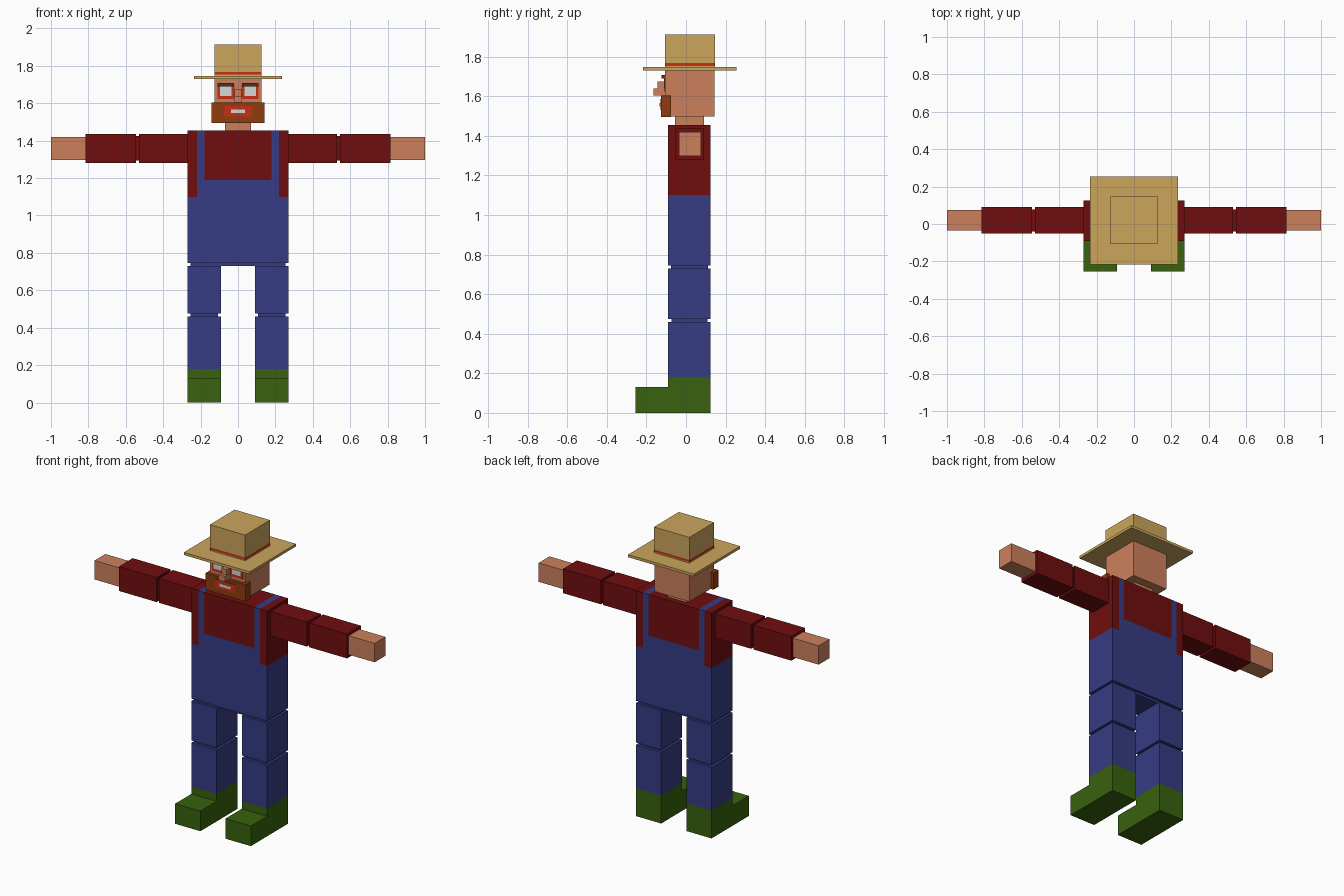
import bpy, bmesh
from mathutils import Vector

if "Cube" in bpy.data.objects:
    bpy.data.objects.remove(bpy.data.objects["Cube"])


def lin(c):
    c /= 255
    return c / 12.92 if c <= 0.04045 else ((c + 0.055) / 1.055) ** 2.4


def material(name, r, g, b):
    m = bpy.data.materials.new(name)
    m.diffuse_color = (lin(r), lin(g), lin(b), 1)
    m.use_nodes = True
    m.node_tree.nodes["Principled BSDF"].inputs["Base Color"].default_value = m.diffuse_color
    return m


SKIN = material("skin", 204, 128, 92)
SHIRT = material("dark_red", 112, 13, 15)
DENIM = material("denim_blue", 54, 60, 132)
BOOT = material("boot_green", 56, 98, 14)
STRAW = material("straw", 204, 166, 92)
BEARD = material("beard_brown", 142, 60, 14)
RED = material("bright_red", 200, 48, 20)
WHITE = material("white", 215, 215, 215)
BROW = material("brow_dark", 78, 48, 42)


def box(name, x, y, z, mats, cuts=(), rule=None):
    """Box from (min, max) ranges; cuts are (axis, position), rule picks the face material."""
    bm = bmesh.new()
    bmesh.ops.create_cube(bm, size=1)
    for v in bm.verts:
        v.co = Vector([lo + (c + 0.5) * (hi - lo) for c, (lo, hi) in zip(v.co, (x, y, z))])
    for axis, pos in cuts:
        p, n = Vector(), Vector()
        p[axis], n[axis] = pos, 1
        bmesh.ops.bisect_plane(bm, geom=bm.verts[:] + bm.edges[:] + bm.faces[:],
                               plane_co=p, plane_no=n)
    if rule:
        for f in bm.faces:
            f.material_index = rule(f.calc_center_median())
    me = bpy.data.meshes.new(name)
    bm.to_mesh(me)
    bm.free()
    for m in mats:
        me.materials.append(m)
    ob = bpy.data.objects.new(name, me)
    bpy.context.collection.objects.link(ob)
    return ob


def pair(name, x, y, z, mats, **kw):
    box(name + "_left", x, y, z, mats, **kw)
    box(name + "_right", (-x[1], -x[0]), y, z, mats, **kw)


# Torso: shirt with overall bib and straps
def overalls(c):
    ax = abs(c.x)
    return int(c.z < 1.10 or 0.18 < ax < 0.22 or (ax < 0.22 and c.z < 1.19))


BODY_Y = (-0.09, 0.125)
box("torso", (-0.27, 0.27), BODY_Y, (0.745, 1.455), [SHIRT, DENIM],
    cuts=[(0, s * p) for s in (-1, 1) for p in (0.18, 0.22)] + [(2, 1.10), (2, 1.19)],
    rule=overalls)
box("pelvis", (-0.255, 0.255), (-0.075, 0.11), (0.73, 0.746), [DENIM])

# Legs and boots
pair("upper_leg", (0.09, 0.27), BODY_Y, (0.475, 0.73), [DENIM])
pair("knee", (0.107, 0.253), (-0.073, 0.108), (0.455, 0.48), [DENIM])
pair("lower_leg", (0.09, 0.27), BODY_Y, (0.18, 0.46), [DENIM])
pair("boot", (0.09, 0.27), BODY_Y, (0, 0.18), [BOOT])
pair("boot_toe", (0.09, 0.27), (-0.255, -0.09), (0, 0.13), [BOOT])

# Arms and hands
ARM_Y, ARM_Z = (-0.052, 0.09), (1.28, 1.437)
pair("upper_sleeve", (0.27, 0.528), ARM_Y, ARM_Z, [SHIRT])
pair("elbow", (0.52, 0.55), (-0.04, 0.078), (1.293, 1.424), [SHIRT])
pair("lower_sleeve", (0.545, 0.815), ARM_Y, ARM_Z, [SHIRT])
pair("hand", (0.815, 1.0), (-0.035, 0.075), (1.298, 1.42), [SKIN])

# Neck and head
box("neck", (-0.07, 0.07), (-0.055, 0.09), (1.455, 1.5), [SKIN])
box("head", (-0.125, 0.125), (-0.105, 0.145), (1.497, 1.735), [SKIN])
box("nose_bridge", (-0.018, 0.018), (-0.145, -0.105), (1.605, 1.675), [SKIN])
box("nose_tip", (-0.022, 0.022), (-0.165, -0.105), (1.605, 1.64), [SKIN])

# Eyes and brows
pair("eye_rim", (0.02, 0.11), (-0.109, -0.105), (1.622, 1.70), [RED])
pair("eye_white", (0.035, 0.095), (-0.112, -0.106), (1.64, 1.69), [WHITE])
pair("eyebrow", (0.022, 0.11), (-0.125, -0.105), (1.69, 1.708), [BROW])

# Beard with mouth
box("beard", (-0.143, 0.143), (-0.126, -0.076), (1.495, 1.603), [BEARD])
box("lips", (-0.072, 0.072), (-0.130, -0.125), (1.53, 1.585), [RED])
box("teeth", (-0.038, 0.038), (-0.133, -0.128), (1.548, 1.566), [WHITE])

# Hat with painted band
box("hat_brim", (-0.235, 0.235), (-0.217, 0.255), (1.73, 1.747), [STRAW])
box("hat_crown", (-0.126, 0.126), (-0.107, 0.146), (1.747, 1.913), [STRAW, RED],
    cuts=[(2, 1.753), (2, 1.767)], rule=lambda c: int(1.753 < c.z < 1.767))
